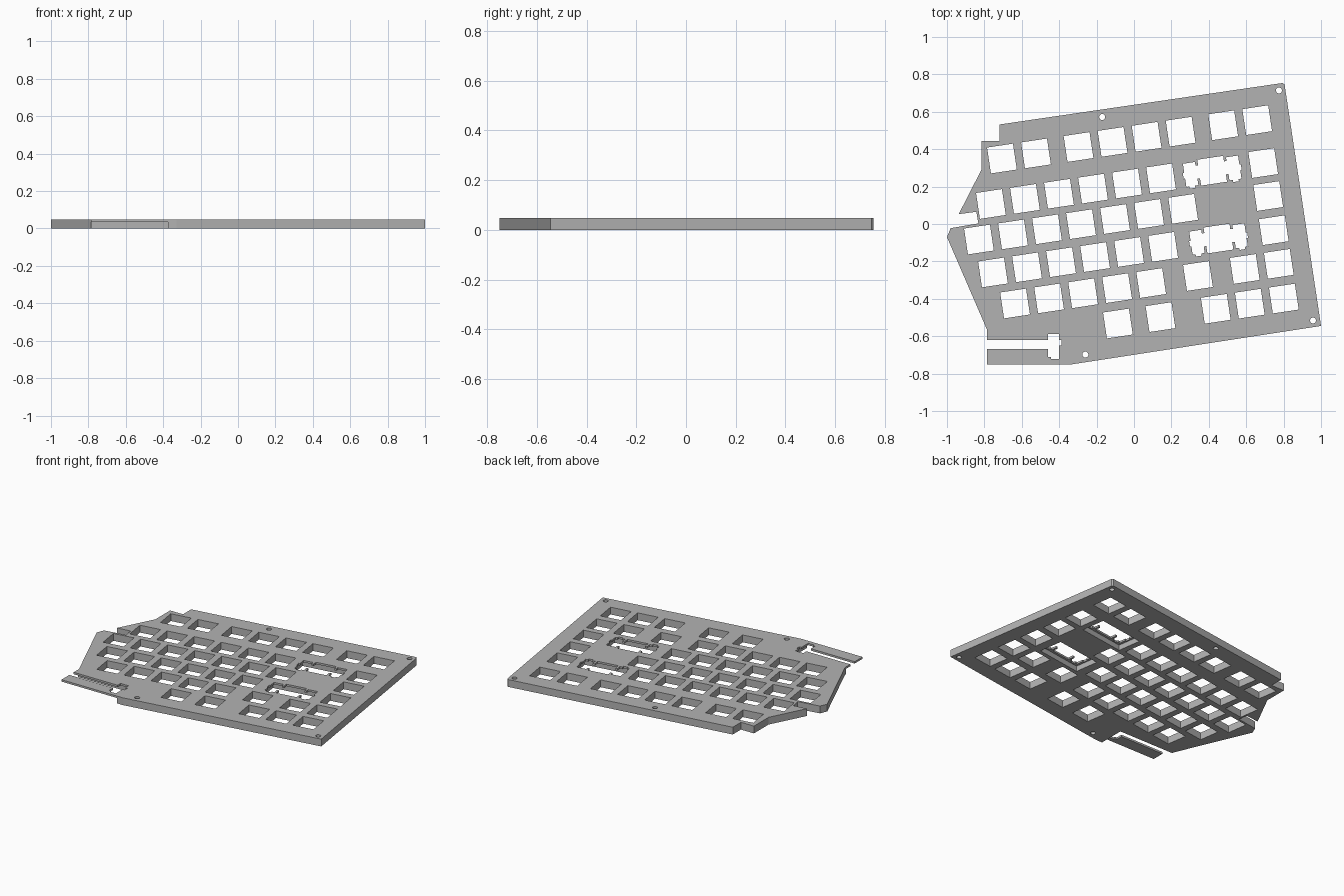
import bpy, bmesh, math
from mathutils import Matrix, Vector

if "Cube" in bpy.data.objects:
    bpy.data.objects.remove(bpy.data.objects["Cube"])

THICK, SHELF = 0.049, 0.036      # full height, underside of the thin areas
TILT = math.radians(8.55)
PITCH, KEY = 0.184, 0.07         # key spacing, half cutout size
along = Vector((math.cos(TILT), math.sin(TILT)))

grey = bpy.data.materials.new("grey")
grey.use_nodes = True
grey.diffuse_color = (0.45, 0.45, 0.45, 1)
grey.node_tree.nodes["Principled BSDF"].inputs["Base Color"].default_value = (0.45, 0.45, 0.45, 1)


def tilted(points, centre):
    rot = Matrix.Rotation(TILT, 2)
    return [rot @ Vector(p) + centre for p in points]


def rectangle(w, h, dy=0):
    return [(-w, dy - h), (w, dy - h), (w, dy + h), (-w, dy + h)]


def circle(x, y, r=0.016, n=24):
    return [(x + r * math.cos(2 * math.pi * i / n), y + r * math.sin(2 * math.pi * i / n)) for i in range(n)]


def slab(name, loops, bottom, top):
    """Filled outline with holes, extruded between two heights."""
    curve = bpy.data.curves.new(name, 'CURVE')
    curve.dimensions, curve.fill_mode = '2D', 'BOTH'
    curve.extrude = (top - bottom) / 2
    for loop in loops:
        spline = curve.splines.new('POLY')
        spline.points.add(len(loop) - 1)
        for point, (x, y) in zip(spline.points, loop):
            point.co = (x, y, 0, 1)
        spline.use_cyclic_u = True
    temp = bpy.data.objects.new(name + " outline", curve)
    bpy.context.collection.objects.link(temp)
    mesh = bpy.data.meshes.new_from_object(temp.evaluated_get(bpy.context.evaluated_depsgraph_get()))
    bpy.data.objects.remove(temp)
    bm = bmesh.new()
    bm.from_mesh(mesh)
    bmesh.ops.remove_doubles(bm, verts=bm.verts, dist=0.0002)
    bmesh.ops.translate(bm, verts=bm.verts, vec=(0, 0, (top + bottom) / 2))
    bmesh.ops.recalc_face_normals(bm, faces=bm.faces)
    for face in bm.faces:
        face.smooth = False
    bm.to_mesh(mesh)
    bm.free()
    mesh.materials.clear()
    mesh.materials.append(grey)
    obj = bpy.data.objects.new(name, mesh)
    bpy.context.collection.objects.link(obj)
    return obj


# Plate outline, including the side notch and the connector slot
outline = [(-.72, .532), (.795, .754), (.805, .746), (1, -.545), (-.33, -.75),
           (-.786, -.75), (-.786, -.667), (-.46, -.667), (-.46, -.711), (-.445, -.711),
           (-.445, -.722), (-.402, -.722), (-.402, -.65), (-.387, -.65), (-.387, -.62),
           (-.402, -.62), (-.402, -.588), (-.46, -.588), (-.46, -.62), (-.786, -.62),
           (-.786, -.565), (-1, -.07), (-.98, -.022), (-.832, .003), (-.843, .065),
           (-.937, .053), (-.816, .29), (-.816, .445), (-.72, .445)]
loops = [outline]

# Square key cutouts: first centre of each row, then offsets in key pitches
rows = [((-.706, .35), [0, 1, 2.25, 3.25, 4.25, 5.25, 6.5, 7.5]),
        ((-.765, .107), [0, 1, 2, 3, 4, 5, 8]),
        ((-.829, -.083), [0, 1, 2, 3, 4, 5, 6, 8.5]),
        ((-.754, -.259), [0, 1, 2, 3, 4, 5, 8.25]),
        ((-.636, -.425), [0, 1, 2, 3, 4, 5.375, 6.75, 7.75]),
        ((-.086, -.532), [0, 1.25, 2.875, 3.875, 4.875])]
for start, offsets in rows:
    for k in offsets:
        loops.append(tilted(rectangle(KEY, KEY), Vector(start) + along * PITCH * k))

# Wide key cutouts with stabiliser wings, mirrored from one half
half = [(.07, .07), (.07, .04), (.084, .04), (.084, .06), (.149, .06), (.149, .01),
        (.157, .01), (.157, -.02), (.149, -.02), (.149, -.065), (.133, -.065),
        (.133, -.077), (.102, -.077), (.102, -.065), (.084, -.065), (.084, -.03),
        (.07, -.03), (.07, -.07)]
wing_cutout = half + [(-x, y) for x, y in reversed(half)]
wide_keys = [Vector(rows[1][0]) + along * PITCH * 6.5, Vector(rows[3][0]) + along * PITCH * 6.625]
loops += [tilted(wing_cutout, c) for c in wide_keys]

# Screw holes
loops += [circle(x, y) for x, y in [(-.17, .572), (.775, .714), (.957, -.516), (-.26, -.698)]]

plate = slab("key_plate", loops, 0, THICK)

# Underside recesses that leave the connector tab and wide key areas thin
recesses = [[(-.9, -.85), (-.375, -.85), (-.375, -.575), (-.9, -.575)]]
recesses += [tilted(rectangle(.166, .082, -.003), c) for c in wide_keys]
cutter = slab("recess_cutter", recesses, -0.02, SHELF)
cutter.hide_render = True
cut = plate.modifiers.new("recesses", 'BOOLEAN')
cut.operation, cut.solver, cut.object = 'DIFFERENCE', 'EXACT', cutter
bpy.context.view_layer.update()
plate.data = bpy.data.meshes.new_from_object(plate.evaluated_get(bpy.context.evaluated_depsgraph_get()))
plate.modifiers.clear()
bpy.data.objects.remove(cutter)
